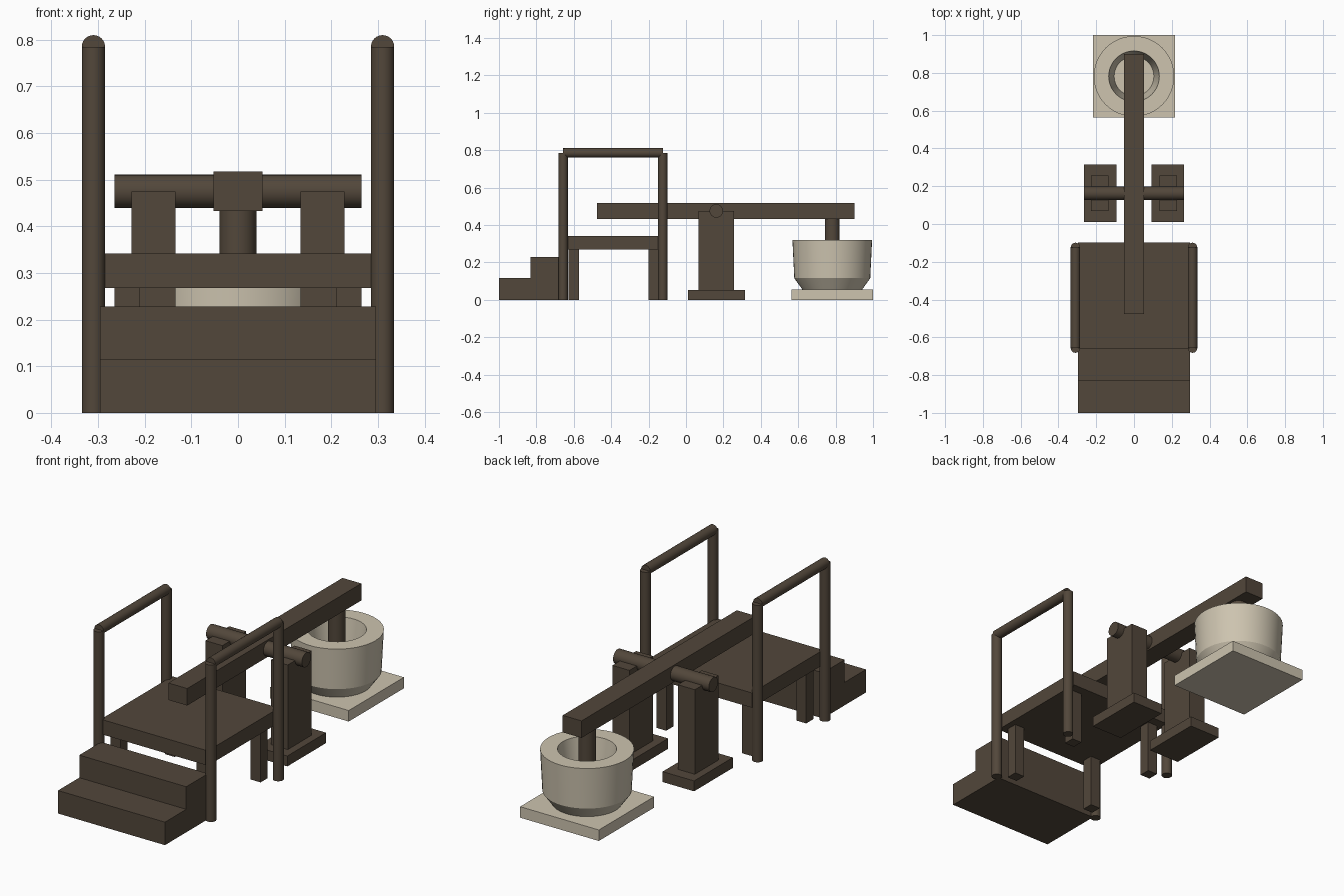
import bpy, bmesh, math
from mathutils import Vector

if "Cube" in bpy.data.objects:
    bpy.data.objects.remove(bpy.data.objects["Cube"])


def material(name, rgb):
    m = bpy.data.materials.new(name)
    m.diffuse_color = (*rgb, 1)
    m.use_nodes = True
    m.node_tree.nodes["Principled BSDF"].inputs["Base Color"].default_value = m.diffuse_color
    return m


WOOD = material("dark wood", (0.085, 0.063, 0.043))
STONE = material("pale stone", (0.61, 0.55, 0.43))


def finish(name, bm, mat, smooth=False):
    bmesh.ops.recalc_face_normals(bm, faces=bm.faces)
    me = bpy.data.meshes.new(name)
    bm.to_mesh(me)
    bm.free()
    me.materials.append(mat)
    ob = bpy.data.objects.new(name, me)
    bpy.context.collection.objects.link(ob)
    if smooth:
        bpy.ops.object.select_all(action='DESELECT')
        ob.select_set(True)
        bpy.context.view_layer.objects.active = ob
        bpy.ops.object.shade_smooth_by_angle(angle=math.radians(30))
    return ob


def box(name, x, y, z, mat=WOOD):
    bm = bmesh.new()
    bmesh.ops.create_cube(bm, size=1)
    for v in bm.verts:
        v.co = [r[0] + (c + 0.5) * (r[1] - r[0]) for c, r in zip(v.co, (x, y, z))]
    return finish(name, bm, mat)


def rod(name, a, b, r, segments=24):
    a, b = Vector(a), Vector(b)
    bm = bmesh.new()
    bmesh.ops.create_cone(bm, cap_ends=True, segments=segments,
                          radius1=r, radius2=r, depth=(b - a).length)
    bm.transform((b - a).to_track_quat('Z', 'Y').to_matrix().to_4x4())
    bmesh.ops.translate(bm, verts=bm.verts, vec=(a + b) / 2)
    return finish(name, bm, WOOD, True)


def lathe(name, profile, y, mat, steps=48):
    bm = bmesh.new()
    vs = [bm.verts.new((r, y, z)) for r, z in profile]
    es = [bm.edges.new(p) for p in zip(vs, vs[1:])]
    bmesh.ops.spin(bm, geom=vs + es, cent=(0, y, 0), axis=(0, 0, 1),
                   angle=math.tau, steps=steps)
    bmesh.ops.remove_doubles(bm, verts=bm.verts, dist=1e-4)
    return finish(name, bm, mat, True)


# steps: side profile extruded across x
bm = bmesh.new()
prof = [(-1, 0), (-0.66, 0), (-0.66, 0.228), (-0.832, 0.228), (-0.832, 0.115), (-1, 0.115)]
face = bm.faces.new([bm.verts.new((-0.296, y, z)) for y, z in prof])
ext = bmesh.ops.extrude_face_region(bm, geom=[face])
bmesh.ops.translate(bm, vec=(0.592, 0, 0),
                    verts=[g for g in ext['geom'] if isinstance(g, bmesh.types.BMVert)])
finish("steps", bm, WOOD)

# platform
box("platform", (-0.296, 0.296), (-0.661, -0.098), (0.268, 0.342))

PIVOT_Y, PIVOT_Z = 0.162, 0.475
for s, side in ((-1, "left"), (1, "right")):
    # platform legs and handrail
    for y, end in ((-0.600, "front"), (-0.172, "back")):
        box(f"{side}_{end}_leg", sorted((s * 0.21, s * 0.265)), (y - 0.028, y + 0.028), (0, 0.268))
    for y, end in ((-0.657, "front"), (-0.124, "back")):
        rod(f"{side}_{end}_post", (s * 0.31, y, 0), (s * 0.31, y, 0.785), 0.025)
    rod(f"{side}_handrail", (s * 0.31, -0.657, 0.785), (s * 0.31, -0.124, 0.785), 0.025)
    # pivot supports
    box(f"{side}_support_base", sorted((s * 0.092, s * 0.266)), (0.01, 0.316), (0, 0.052))
    box(f"{side}_support_pillar", sorted((s * 0.134, s * 0.228)), (0.068, 0.256), (0.052, PIVOT_Z))

# lever, axle and pestle
rod("axle", (-0.265, PIVOT_Y, PIVOT_Z), (0.265, PIVOT_Y, PIVOT_Z), 0.036)
box("lever_beam", (-0.052, 0.052), (-0.476, 0.9), (0.433, 0.518))
BOWL_Y = 0.782
rod("pestle", (0, BOWL_Y, 0.12), (0, BOWL_Y, 0.44), 0.04)

# mortar
box("mortar_slab", (-0.218, 0.218), (0.564, 1), (0, 0.055), STONE)
lathe("mortar_bowl", [(0, 0.055), (0.16, 0.055), (0.203, 0.115), (0.213, 0.32),
                      (0.134, 0.32), (0.105, 0.12), (0, 0.12)], BOWL_Y, STONE)
